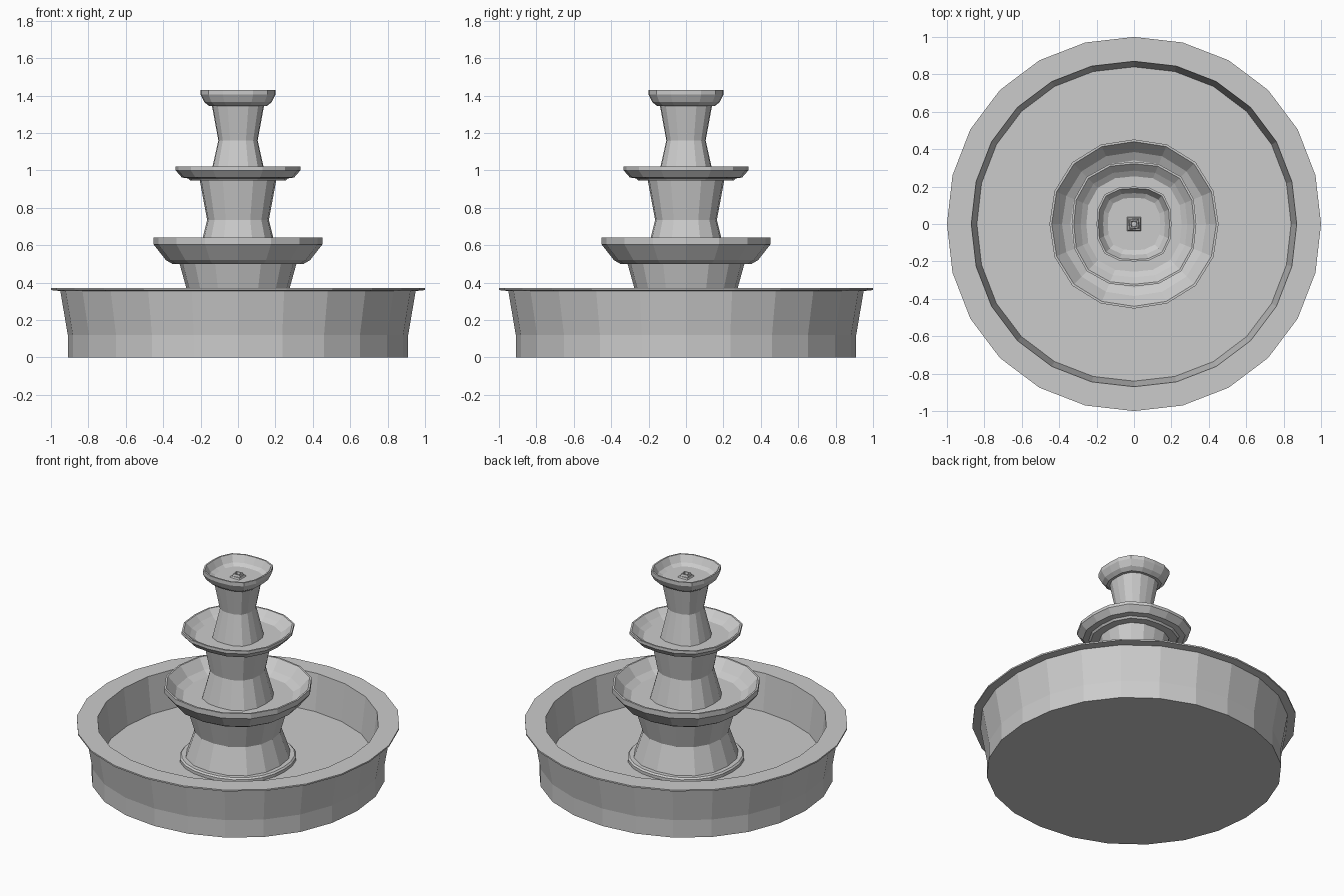
import bpy, bmesh
from math import cos, sin, pi


def lathe(name, profile, sides, power=2.0, turn=0.0):
    """Sweep an (r, z) profile round a slightly squared circle, capping both ends."""
    bm = bmesh.new()
    rings = []
    for r, z in profile:
        ring = []
        for i in range(sides):
            a = 2 * pi * i / sides
            c, s = cos(a), sin(a)
            k = r * (abs(c) ** power + abs(s) ** power) ** (-1 / power)
            b = a + turn
            ring.append(bm.verts.new((k * cos(b), k * sin(b), z)))
        rings.append(ring)
    for lo, hi in zip(rings, rings[1:]):
        for i in range(sides):
            j = (i + 1) % sides
            bm.faces.new((lo[i], lo[j], hi[j], hi[i]))
    bm.faces.new(rings[0][::-1])
    bm.faces.new(rings[-1])
    mesh = bpy.data.meshes.new(name)
    bm.to_mesh(mesh)
    bm.free()
    obj = bpy.data.objects.new(name, mesh)
    bpy.context.collection.objects.link(obj)
    return obj


# Large pool with an overhanging flat rim
lathe("pool_basin", [(0.91, 0), (0.91, 0.12), (0.95, 0.355), (1.0, 0.36),
                     (1.0, 0.37), (0.87, 0.37), (0.84, 0.12)], 24, 2.08)

# Lower pedestal on its plinth, and the lower bowl
lathe("plinth", [(0.355, 0.115), (0.355, 0.14), (0.345, 0.15)], 24, 2.2)
lathe("lower_pedestal", [(0.32, 0.145), (0.262, 0.32), (0.315, 0.51)], 16, 2.25)
lathe("lower_bowl", [(0.35, 0.5), (0.385, 0.52), (0.452, 0.605), (0.452, 0.64),
                     (0.44, 0.64), (0.385, 0.575), (0.34, 0.55)], 16, 2.2)

# Middle pedestal and bowl
lathe("middle_pedestal", [(0.213, 0.545), (0.165, 0.735), (0.205, 0.95)], 16, 2.5)
lathe("middle_bowl", [(0.255, 0.945), (0.265, 0.957), (0.30, 0.962), (0.333, 1.0),
                      (0.333, 1.02), (0.322, 1.02), (0.285, 0.985),
                      (0.255, 0.965)], 16, 2.5)

# Upper pedestal and bowl
lathe("upper_pedestal", [(0.15, 0.96), (0.105, 1.16), (0.14, 1.35)], 16, 2.7)
lathe("top_bowl", [(0.155, 1.345), (0.18, 1.365), (0.2, 1.405), (0.2, 1.43),
                   (0.19, 1.43), (0.165, 1.385), (0.14, 1.37)], 16, 2.9)

# Small square water spout with a hollow centre
lathe("spout_base", [(0.055, 1.365), (0.045, 1.38)], 4, 2.0, pi / 4)
lathe("spout", [(0.04, 1.375), (0.032, 1.395), (0.022, 1.395), (0.018, 1.38)],
      4, 2.0, pi / 4 + 0.15)
